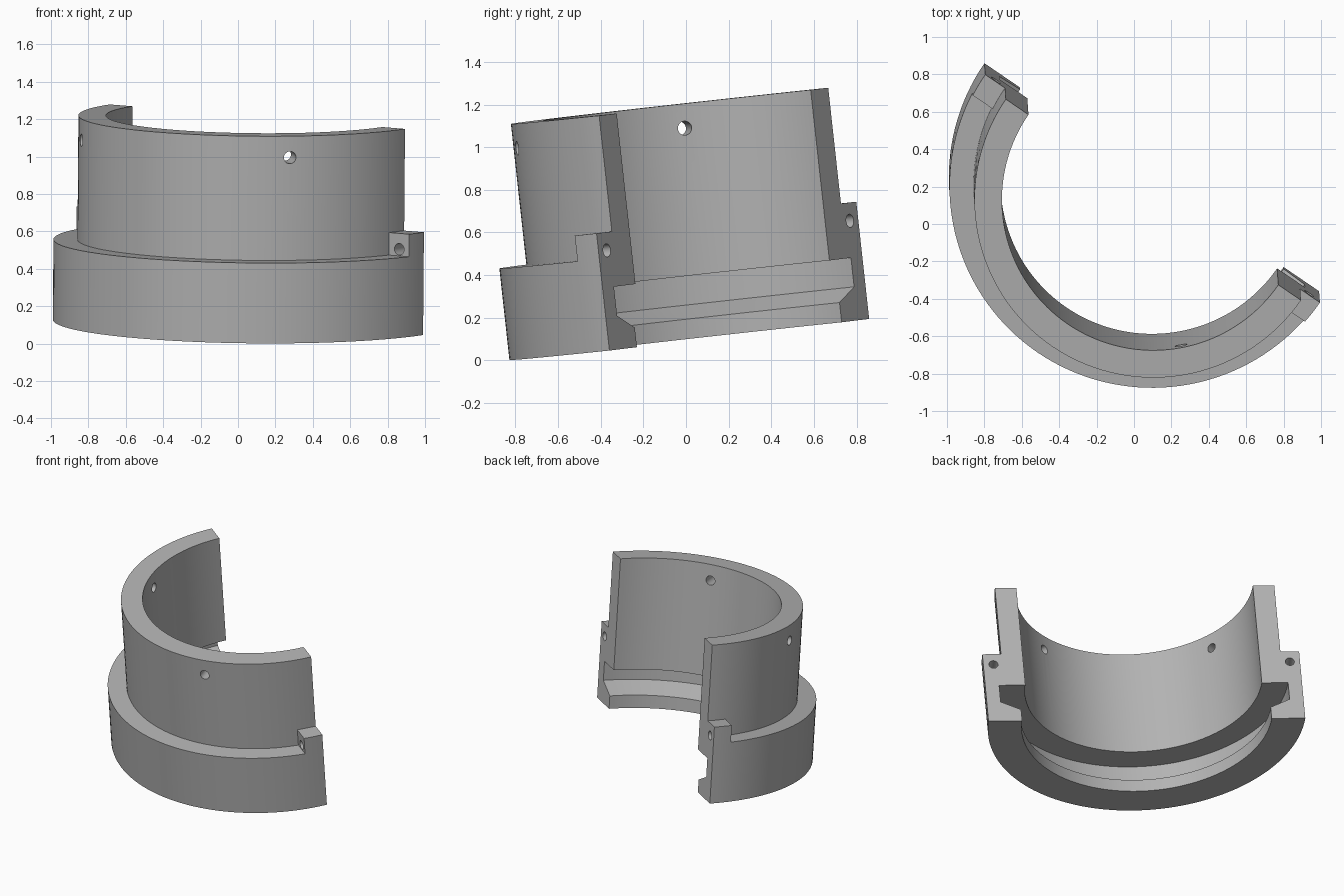
import bpy, bmesh, math
from mathutils import Matrix, Vector

cube = bpy.data.objects.get("Cube")
if cube:
    bpy.data.objects.remove(cube, do_unlink=True)

# Main dimensions, in the ring's own frame: axis on z, cut face on y = 0
R_BASE, R_WALL, R_BORE = 1.085, 0.957, 0.81
R_LIP, R_GROOVE = 0.855, 0.99
H_BASE, H_TAB, H_TOP = 0.432, 0.553, 1.10
TAB_DEPTH = 0.13

grey = bpy.data.materials.new("grey_metal")
grey.use_nodes = True
colour = (0.45, 0.45, 0.45, 1)
grey.diffuse_color = colour
grey.node_tree.nodes["Principled BSDF"].inputs["Base Color"].default_value = colour

# Tilted frame that the whole part stands in
axis = Vector((0.008, -0.11, 1)).normalized()
turn = math.radians(-34.6)
side = Vector((math.cos(turn), math.sin(turn), 0))
side = (side - axis * side.dot(axis)).normalized()
frame = Matrix((side, axis.cross(side), axis)).transposed().to_4x4()
frame.translation = (0.095, 0.25, 0.12)


def make_object(name, bm):
    bmesh.ops.recalc_face_normals(bm, faces=bm.faces)
    mesh = bpy.data.meshes.new(name)
    bm.to_mesh(mesh)
    bm.free()
    mesh.materials.append(grey)
    obj = bpy.data.objects.new(name, mesh)
    bpy.context.collection.objects.link(obj)
    return obj


def drill(obj, centre, direction, radius, length):
    """Cut a round hole through obj."""
    bm = bmesh.new()
    spin = Vector(direction).to_track_quat("Z", "Y").to_matrix().to_4x4()
    bmesh.ops.create_cone(bm, cap_ends=True, segments=32, radius1=radius, radius2=radius,
                          depth=length, matrix=Matrix.Translation(centre) @ spin)
    cutter = make_object("hole_cutter", bm)
    cutter.hide_render = True
    mod = obj.modifiers.new("hole", "BOOLEAN")
    mod.operation, mod.solver, mod.object = "DIFFERENCE", "EXACT", cutter
    graph = bpy.context.evaluated_depsgraph_get()
    mesh = bpy.data.meshes.new_from_object(obj.evaluated_get(graph))
    obj.modifiers.clear()
    obj.data = mesh
    bpy.data.objects.remove(cutter, do_unlink=True)


def half_ring(name, profile, steps=72):
    """Sweep a closed (radius, height) profile through half a turn."""
    bm = bmesh.new()
    face = bm.faces.new([bm.verts.new((r, 0, z)) for r, z in profile])
    bmesh.ops.spin(bm, geom=[face, *face.verts, *face.edges], cent=(0, 0, 0),
                   axis=(0, 0, 1), angle=-math.pi, steps=steps)
    # Close the starting end, which the sweep leaves open
    rim = [e for e in bm.edges if e.is_boundary]
    if rim:
        bmesh.ops.contextual_create(bm, geom=rim)
    return make_object(name, bm)


def tab(name, sign):
    """Block on the base shoulder, flush with the cut face and the outer wall."""
    def arc(r):
        end = math.asin(TAB_DEPTH / r)
        return [(sign * r * math.cos(end * i / 4), -r * math.sin(end * i / 4)) for i in range(5)]
    bm = bmesh.new()
    outline = arc(R_BASE) + arc(R_WALL)[::-1]
    face = bm.faces.new([bm.verts.new((x, y, H_BASE)) for x, y in outline])
    top = bmesh.ops.extrude_face_region(bm, geom=[face], use_keep_orig=True)["geom"]
    bmesh.ops.translate(bm, vec=(0, 0, H_TAB - H_BASE),
                        verts=[g for g in top if isinstance(g, bmesh.types.BMVert)])
    obj = make_object(name, bm)
    drill(obj, (sign * 1.015, 0, 0.468), (0, 1, 0), 0.031, 0.6)
    return obj


# Stepped half ring with an inner groove above the bottom lip
ring = half_ring("half_ring", [
    (R_LIP, 0), (R_BASE, 0), (R_BASE, H_BASE), (R_WALL, H_BASE), (R_WALL, H_TOP),
    (R_BORE, H_TOP), (R_BORE, 0.295), (R_GROOVE, 0.295), (R_GROOVE, 0.158), (R_LIP, 0.093)])

# Two radial screw holes in the upper wall
for degrees in (-45, -135):
    a = math.radians(degrees)
    out = Vector((math.cos(a), math.sin(a), 0))
    drill(ring, out * 0.88 + Vector((0, 0, 0.985)), out, 0.033, 0.5)

parts = [ring, tab("left_tab", 1), tab("right_tab", -1)]

for obj in parts:
    obj.matrix_world = frame
    bpy.ops.object.select_all(action="DESELECT")
    obj.select_set(True)
    bpy.context.view_layer.objects.active = obj
    bpy.ops.object.shade_smooth_by_angle(angle=math.radians(30))
